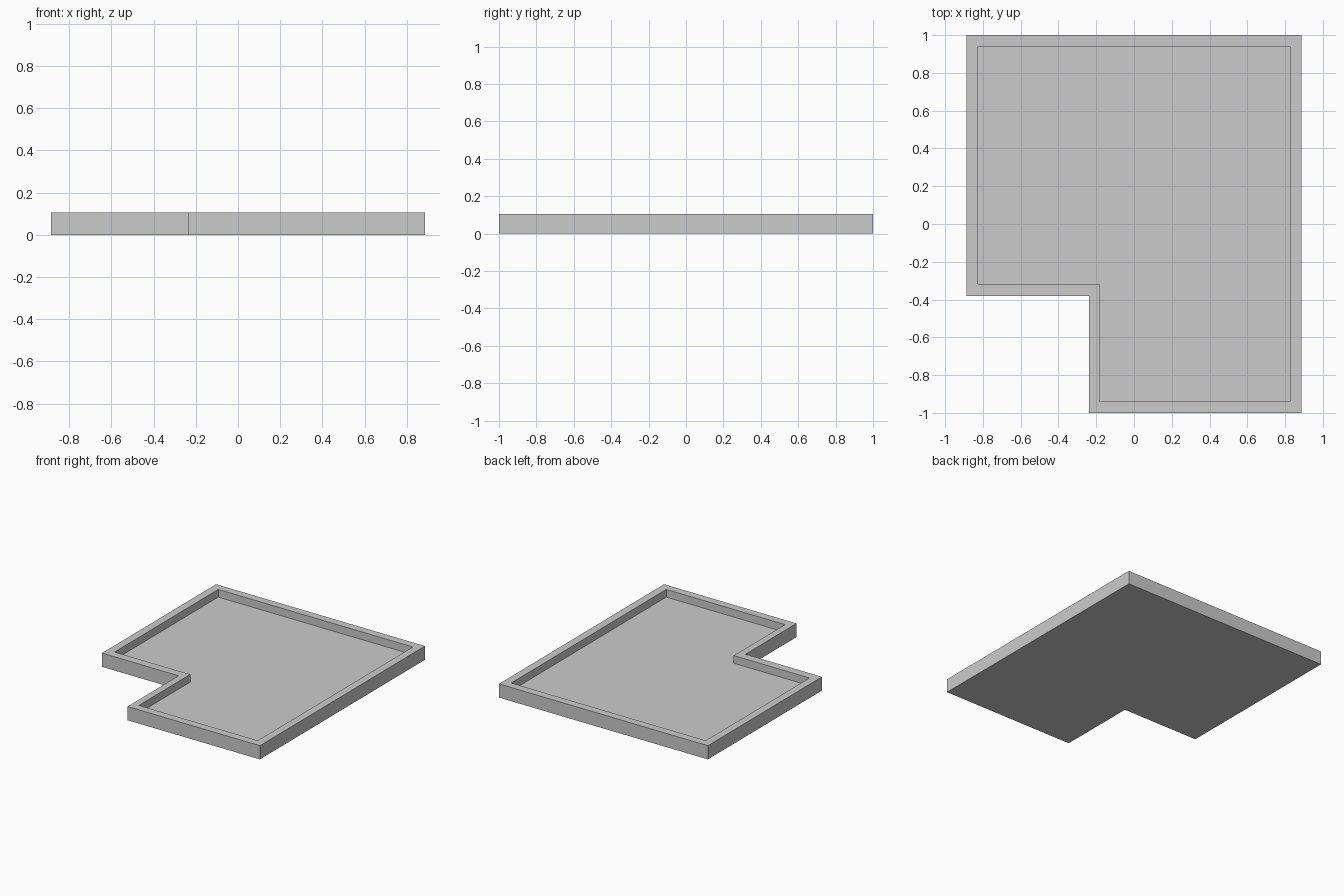
import bpy, bmesh

if "Cube" in bpy.data.objects:
    bpy.data.objects.remove(bpy.data.objects["Cube"])

HEIGHT, FLOOR = 0.105, 0.046


def l_profile(x, y, notch_x, notch_y):
    """L-shaped outline, counter-clockwise, with the front-left corner cut away."""
    return [(notch_x, -y), (x, -y), (x, y), (-x, y), (-x, notch_y), (notch_x, notch_y)]


outer = l_profile(0.886, 1.0, -0.237, -0.382)
inner = l_profile(0.825, 0.939, -0.183, -0.317)

bm = bmesh.new()


def ring(profile, z):
    return [bm.verts.new((x, y, z)) for x, y in profile]


# Rings run from the underside, up the outer wall, over the rim, down to the floor
rings = [ring(outer, 0), ring(outer, HEIGHT), ring(inner, HEIGHT), ring(inner, FLOOR)]
for a, b in zip(rings, rings[1:]):
    for i in range(len(a)):
        j = (i + 1) % len(a)
        bm.faces.new((a[i], a[j], b[j], b[i]))

# Underside and recessed floor
bm.faces.new(rings[0][::-1])
bm.faces.new(rings[-1])

mesh = bpy.data.meshes.new("l_shaped_tray")
bm.to_mesh(mesh)
bm.free()
tray = bpy.data.objects.new("l_shaped_tray", mesh)
bpy.context.collection.objects.link(tray)
